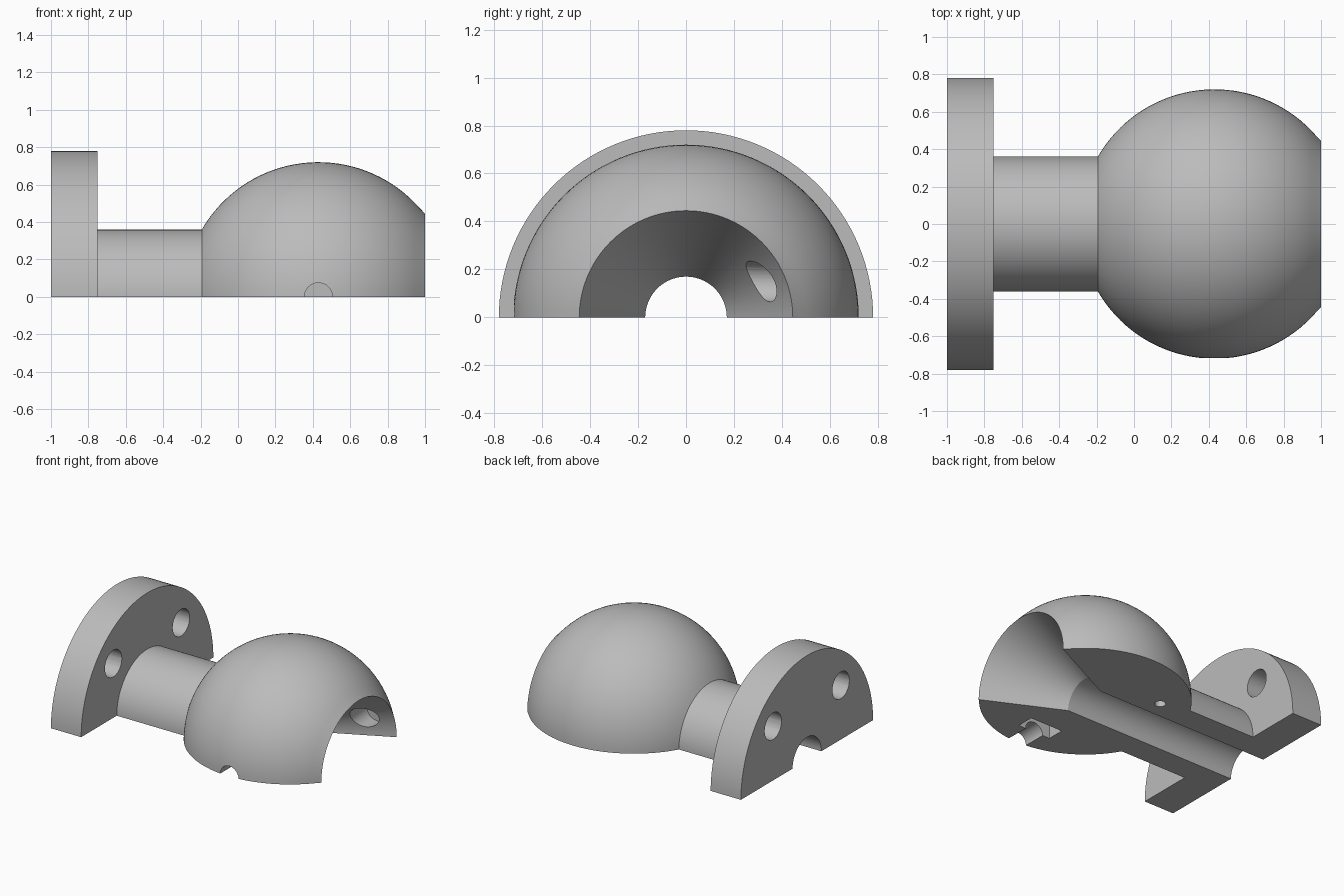
import bpy, bmesh, math
from mathutils import Vector

cube = bpy.data.objects.get("Cube")
if cube:
    bpy.data.objects.remove(cube, do_unlink=True)

grey = bpy.data.materials.new("plain grey")
grey.use_nodes = True
grey.diffuse_color = (0.5, 0.5, 0.5, 1)
grey.node_tree.nodes["Principled BSDF"].inputs["Base Color"].default_value = (0.5, 0.5, 0.5, 1)

BALL_X, BALL_R = 0.43, 0.72
BORE_R, NECK_R, MOUTH_R, FLANGE_R = 0.17, 0.36, 0.445, 0.78

# Profile in (x, radius): bore and flared mouth, then ball, neck and flange
profile = [(-1, BORE_R), (0.44, BORE_R), (1, MOUTH_R)]
start = math.atan2(MOUTH_R, 1 - BALL_X)
end = math.pi - math.asin(NECK_R / BALL_R)
STEPS = 36
for i in range(1, STEPS + 1):
    a = start + (end - start) * i / STEPS
    profile.append((BALL_X + BALL_R * math.cos(a), BALL_R * math.sin(a)))
profile += [(-0.75, NECK_R), (-0.75, FLANGE_R), (-1, FLANGE_R)]

# Half revolution about the x axis, closed by flat faces on the ground
bm = bmesh.new()
verts = [bm.verts.new((x, r, 0)) for x, r in profile]
edges = [bm.edges.new((v, verts[(i + 1) % len(verts)])) for i, v in enumerate(verts)]
bmesh.ops.spin(bm, geom=verts + edges, cent=(0, 0, 0), axis=(1, 0, 0),
               angle=math.pi, steps=64)
bmesh.ops.holes_fill(bm, edges=[e for e in bm.edges if e.is_boundary], sides=0)
bmesh.ops.recalc_face_normals(bm, faces=bm.faces)
mesh = bpy.data.meshes.new("flanged_ball_half")
bm.to_mesh(mesh)
bm.free()
body = bpy.data.objects.new("flanged_ball_half", mesh)
bpy.context.collection.objects.link(body)
mesh.materials.append(grey)


def cut(cutter):
    """Subtract the cutter from the body and remove it."""
    mod = body.modifiers.new("cut", "BOOLEAN")
    mod.operation, mod.solver, mod.object = "DIFFERENCE", "EXACT", cutter
    cutter.data.materials.append(grey)
    bpy.ops.object.select_all(action="DESELECT")
    bpy.context.view_layer.objects.active = body
    body.select_set(True)
    bpy.ops.object.modifier_apply(modifier=mod.name)
    bpy.data.objects.remove(cutter, do_unlink=True)


def drill(a, b, radius):
    """Round hole from point a to point b."""
    a, b = Vector(a), Vector(b)
    bpy.ops.mesh.primitive_cylinder_add(
        vertices=32, radius=radius, depth=(b - a).length, location=(a + b) / 2,
        rotation=(b - a).to_track_quat("Z", "Y").to_euler())
    cut(bpy.context.object)


# Flange bolt holes
for side in (-1, 1):
    drill((-1.1, side * 0.4, 0.405), (-0.65, side * 0.4, 0.405), 0.1)

# Screw channel on the front side with its nut pocket
drill((BALL_X, -0.9, 0), (BALL_X, -0.47, 0), 0.075)
bpy.ops.mesh.primitive_cube_add(size=1, location=(BALL_X, -0.475, 0))
bpy.context.object.scale = (0.27, 0.13, 0.27)
cut(bpy.context.object)

# Locating pin hole in the flat face
drill((0.02, 0.3, -0.1), (0.02, 0.3, 0.12), 0.038)

# Blind hole inside the flared mouth
drill((0.82, 0.2, 0.15), (0.82, 0.47, 0.15), 0.085)

bpy.ops.object.select_all(action="DESELECT")
body.select_set(True)
bpy.context.view_layer.objects.active = body
bpy.ops.object.shade_smooth_by_angle(angle=math.radians(25))
